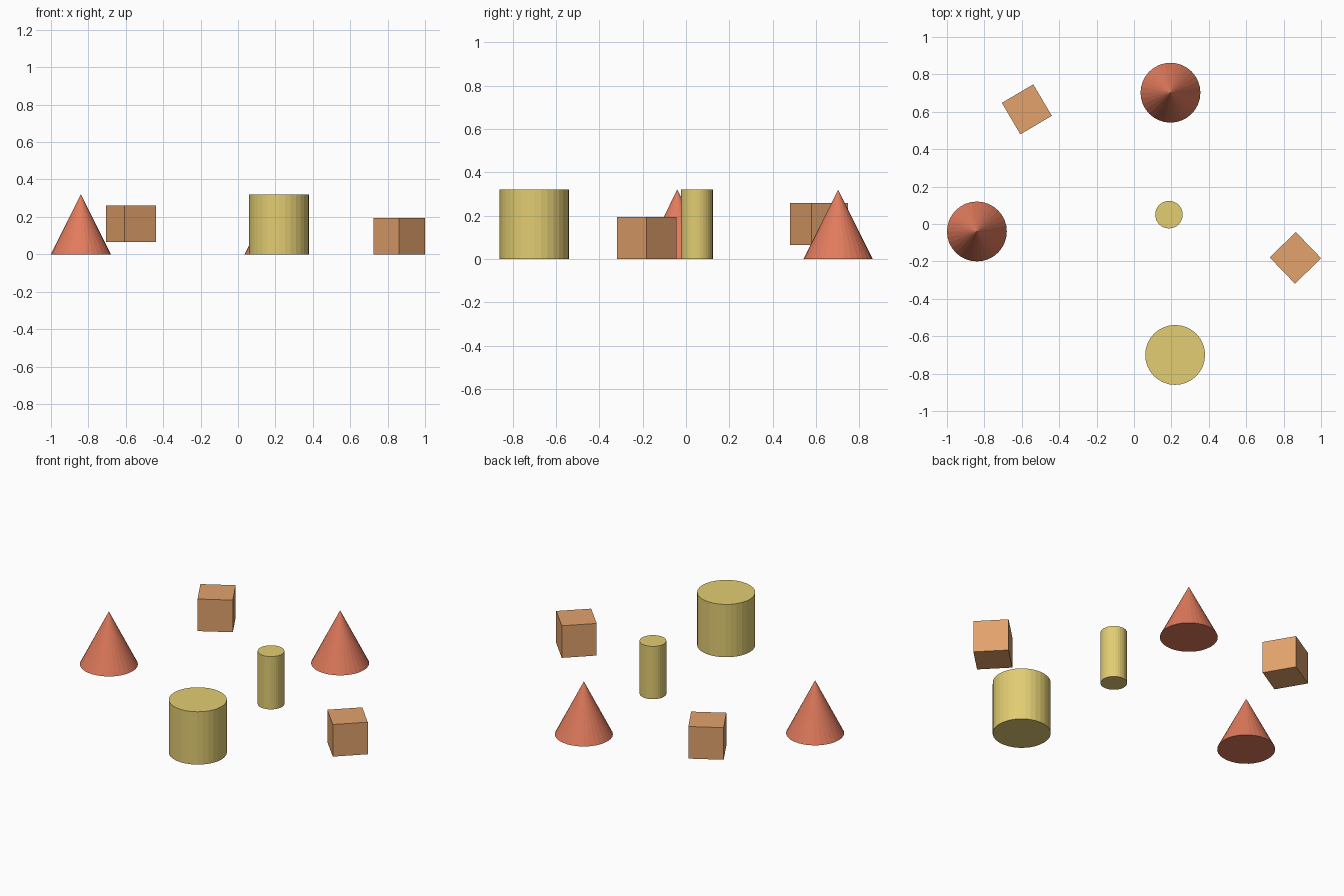
import bpy
from math import radians

if "Cube" in bpy.data.objects:
    bpy.data.objects.remove(bpy.data.objects["Cube"])


def material(name, rgb):
    m = bpy.data.materials.new(name)
    m.diffuse_color = (*rgb, 1.0)
    m.use_nodes = True
    m.node_tree.nodes["Principled BSDF"].inputs["Base Color"].default_value = m.diffuse_color
    return m


RED = material("terracotta", (0.76, 0.20, 0.11))
YELLOW = material("mustard", (0.76, 0.61, 0.17))
ORANGE = material("tan", (0.76, 0.36, 0.15))


def finish(name, mat):
    ob = bpy.context.object
    ob.name = name
    ob.data.materials.append(mat)


# Cones, standing on the floor
for name, x, y in (("back_cone", 0.195, 0.702), ("left_cone", -0.84, -0.04)):
    bpy.ops.mesh.primitive_cone_add(vertices=32, radius1=0.16, radius2=0, depth=0.321,
                                    location=(x, y, 0.1605))
    finish(name, RED)

# Wide and narrow cylinders of equal height
for name, x, y, r in (("wide_cylinder", 0.22, -0.70, 0.16),
                      ("narrow_cylinder", 0.187, 0.05, 0.0735)):
    bpy.ops.mesh.primitive_cylinder_add(vertices=32, radius=r, depth=0.321,
                                        location=(x, y, 0.1605))
    finish(name, YELLOW)

# Turned cubes; the back one hovers above the floor
for name, x, y, base, turn in (("back_cube", -0.573, 0.613, 0.065, 30.5),
                               ("right_cube", 0.863, -0.181, 0.0, 44)):
    s = 0.195
    bpy.ops.mesh.primitive_cube_add(size=s, location=(x, y, base + s / 2),
                                    rotation=(0, 0, radians(turn)))
    finish(name, ORANGE)
